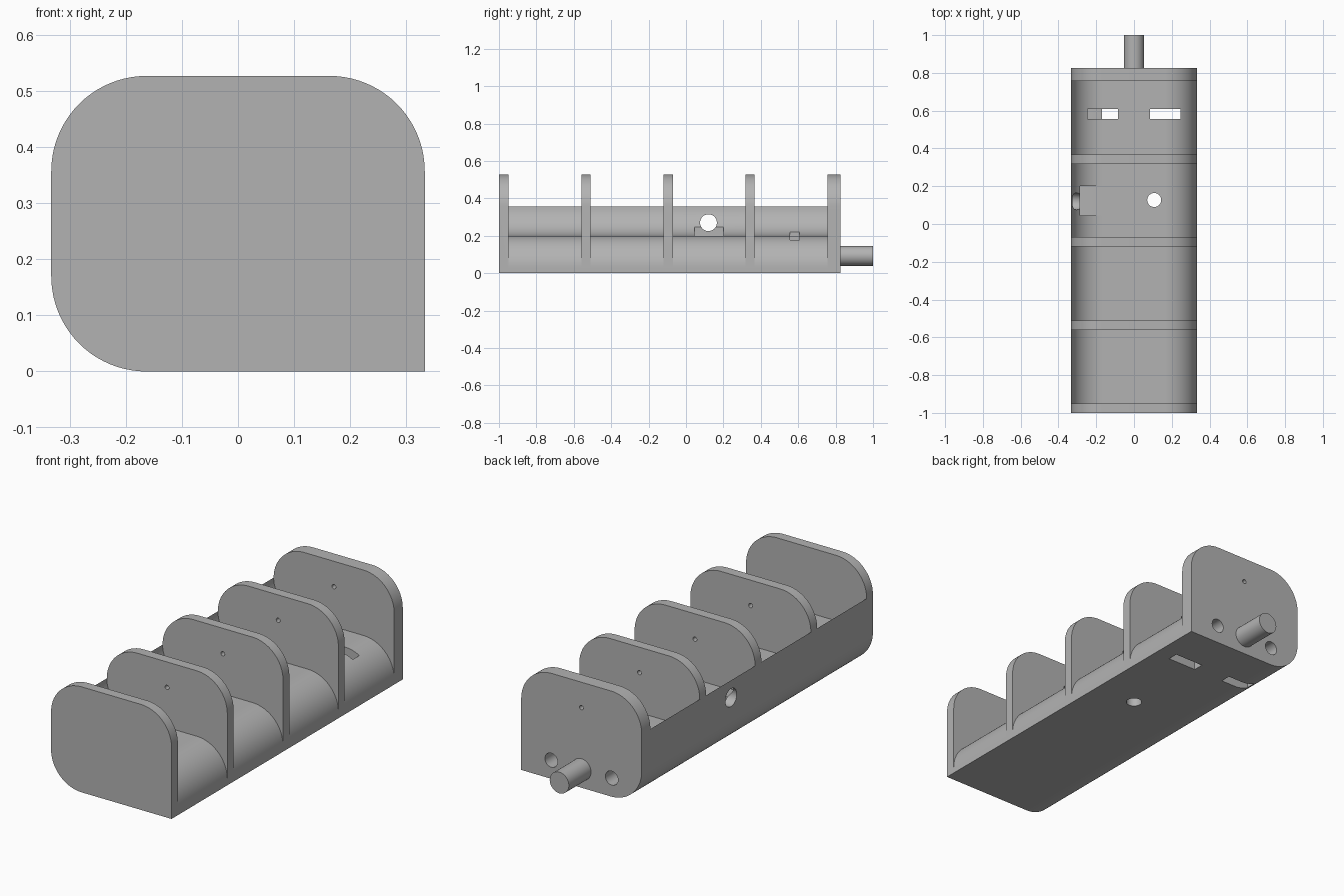
import bpy, bmesh
from math import pi, sin, cos
from mathutils import Matrix, Vector

cube = bpy.data.objects.get("Cube")
if cube:
    bpy.data.objects.remove(cube)

grey = bpy.data.materials.new("plain_grey")
grey.use_nodes = True
tone = (0.45, 0.45, 0.45, 1)
grey.diffuse_color = tone
grey.node_tree.nodes["Principled BSDF"].inputs["Base Color"].default_value = tone

W, H, R = 0.333, 0.527, 0.17      # half width, height, corner radius
FRONT, BACK = -1.0, 0.825


def make(name, bm):
    bmesh.ops.recalc_face_normals(bm, faces=bm.faces)
    mesh = bpy.data.meshes.new(name)
    bm.to_mesh(mesh)
    bm.free()
    mesh.materials.append(grey)
    ob = bpy.data.objects.new(name, mesh)
    bpy.context.scene.collection.objects.link(ob)
    return ob


def arc(cx, cz, rx, rz, start, end, n=20):
    angles = [(start + (end - start) * i / n) * pi / 180 for i in range(n + 1)]
    return [(cx + rx * cos(a), cz + rz * sin(a)) for a in angles]


def extrude(name, profile, y0, y1):
    bm = bmesh.new()
    face = bm.faces.new([bm.verts.new((x, y0, z)) for x, z in profile])
    grown = bmesh.ops.extrude_face_region(bm, geom=[face])["geom"]
    verts = [g for g in grown if isinstance(g, bmesh.types.BMVert)]
    bmesh.ops.translate(bm, verts=verts, vec=(0, y1 - y0, 0))
    return make(name, bm)


def box(name, x0, x1, y0, y1, z0, z1):
    return extrude(name, [(x0, z0), (x1, z0), (x1, z1), (x0, z1)], y0, y1)


def rod(name, start, end, radius, sides=32):
    a, b = Vector(start), Vector(end)
    turn = (b - a).to_track_quat("Z", "Y").to_matrix().to_4x4()
    bm = bmesh.new()
    bmesh.ops.create_cone(bm, cap_ends=True, segments=sides, radius1=radius, radius2=radius,
                          depth=(b - a).length, matrix=Matrix.Translation((a + b) / 2) @ turn)
    return make(name, bm)


def smooth(ob):
    bpy.ops.object.select_all(action="DESELECT")
    ob.select_set(True)
    bpy.context.view_layer.objects.active = ob
    bpy.ops.object.shade_smooth_by_angle(angle=pi / 6)


def cut(target, cutter):
    mod = target.modifiers.new("cut", "BOOLEAN")
    mod.operation, mod.solver, mod.object = "DIFFERENCE", "EXACT", cutter
    bpy.context.view_layer.objects.active = target
    bpy.ops.object.modifier_apply(modifier=mod.name)
    bpy.data.objects.remove(cutter)


# Full block: three rounded corners, one square lower corner
outline = [(W, 0)]
outline += arc(W - R, H - R, R, R, 0, 90)
outline += arc(R - W, H - R, R, R, 90, 180)
outline += arc(R - W, R, R, R, 180, 270)
rack = extrude("divided_rack", outline, FRONT, BACK)

# Open bays between the dividers: hollow curve on one side, rounded lip on the other
floor, wall = 0.2, 0.356
bay = [(-W - 0.05, wall)]
bay += arc(R - W, wall, R, wall - floor, 180, 270)
bay += arc(W - R, floor - R, R, R, 90, 0)
bay += [(W + 0.05, floor - R), (W + 0.05, H + 0.1), (-W - 0.05, H + 0.1)]
for y0, y1 in [(-0.95, -0.56), (-0.51, -0.12), (-0.07, 0.317), (0.367, 0.757)]:
    cut(rack, extrude("bay_cutter", bay, y0, y1))

# Strap slots through the floor, the outer one partly closed
for x0, x1, z0, z1 in [(0.085, 0.245, -0.1, 0.3), (-0.17, -0.085, -0.1, 0.3),
                       (-0.245, -0.165, 0.12, 0.3), (-0.245, -0.165, -0.1, 0.08)]:
    cut(rack, box("slot_cutter", x0, x1, 0.555, 0.608, z0, z1))

# Side hole with its recess, and the drain hole in the floor
cut(rack, box("recess_cutter", -0.285, -0.155, 0.045, 0.2, 0.196, 0.3))
cut(rack, rod("side_hole_cutter", (-0.5, 0.12, 0.27), (-0.2, 0.12, 0.27), 0.045))
cut(rack, rod("drain_cutter", (0.107, 0.127, -0.1), (0.107, 0.127, 0.3), 0.037))

# Pin holes through the rear four dividers, and two blind holes in the back
cut(rack, rod("pin_hole_cutter", (0, -0.7, 0.4), (0, 1, 0.4), 0.011, 16))
for x in (-0.167, 0.167):
    cut(rack, rod("back_hole_cutter", (x, 0.7, 0.093), (x, 1, 0.093), 0.035))
smooth(rack)

# Round peg on the back
smooth(rod("back_peg", (0, BACK - 0.01, 0.092), (0, 1, 0.092), 0.053))
